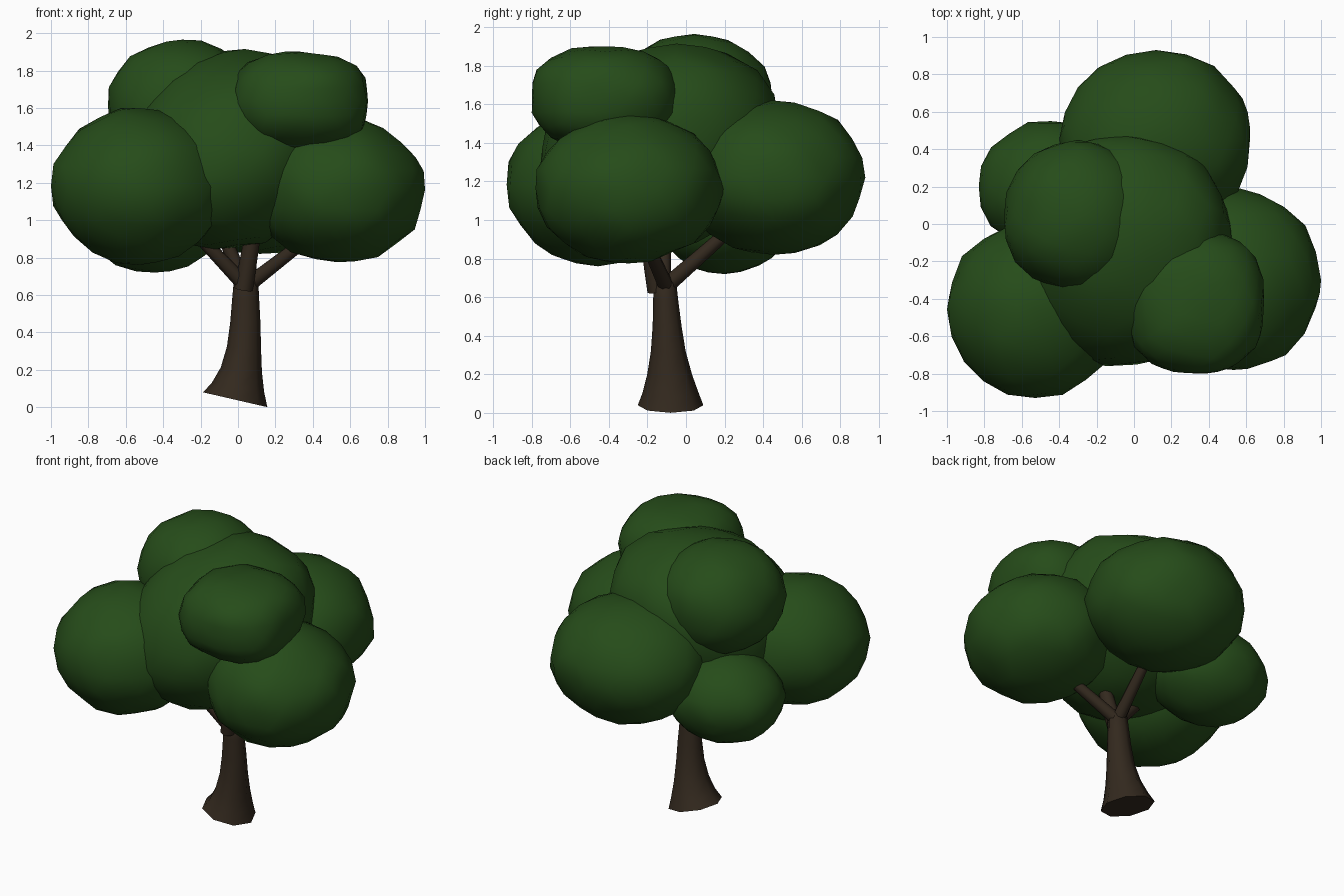
import bpy, bmesh, math
from mathutils import Vector, noise

old = bpy.data.objects.get("Cube")
if old:
    bpy.data.objects.remove(old, do_unlink=True)


def make_material(name, rgb):
    mat = bpy.data.materials.new(name)
    mat.use_nodes = True
    mat.diffuse_color = (*rgb, 1)
    mat.node_tree.nodes["Principled BSDF"].inputs["Base Color"].default_value = (*rgb, 1)
    return mat


leaf_green = make_material("leaf_green", (0.019, 0.072, 0.010))
bark_brown = make_material("bark_brown", (0.033, 0.022, 0.013))


def finish(bm, name, mat):
    bmesh.ops.recalc_face_normals(bm, faces=bm.faces)
    mesh = bpy.data.meshes.new(name)
    bm.to_mesh(mesh)
    bm.free()
    mesh.materials.append(mat)
    obj = bpy.data.objects.new(name, mesh)
    bpy.context.collection.objects.link(obj)
    bpy.ops.object.select_all(action='DESELECT')
    obj.select_set(True)
    bpy.context.view_layer.objects.active = obj
    bpy.ops.object.shade_smooth_by_angle(angle=math.radians(50))
    return obj


def leaf_clump(name, center, radii, power=2.0, lean=(0, 0), bump=0.05):
    """Lumpy ball of leaves, fitted to the radii; power boxes it, lean shifts its top."""
    bm = bmesh.new()
    bmesh.ops.create_icosphere(bm, subdivisions=3, radius=1)
    seed = Vector(center) * 5
    for v in bm.verts:
        d = v.co.normalized()
        r = sum(abs(c) ** power for c in d) ** (-1 / power)
        v.co = d * r * (1 + bump * noise.noise(d * 2.6 + seed))
        v.co.x += lean[0] * v.co.z
        v.co.y += lean[1] * v.co.z
    for axis in range(3):
        low = min(v.co[axis] for v in bm.verts)
        high = max(v.co[axis] for v in bm.verts)
        for v in bm.verts:
            unit = (2 * v.co[axis] - low - high) / (high - low)
            v.co[axis] = center[axis] + unit * radii[axis]
    return finish(bm, name, leaf_green)


def tube(name, rings, sides=8):
    """Loft of rings: centre, x radius, y radius, and tilt slope along x."""
    bm = bmesh.new()
    loops = []
    for (cx, cy, cz), rx, ry, slope in rings:
        loop = []
        for i in range(sides):
            a = math.tau * i / sides
            dx, dy = rx * math.cos(a), ry * math.sin(a)
            loop.append(bm.verts.new((cx + dx, cy + dy, cz + slope * dx)))
        loops.append(loop)
    for a, b in zip(loops, loops[1:]):
        for i in range(sides):
            j = (i + 1) % sides
            bm.faces.new((a[i], a[j], b[j], b[i]))
    bm.faces.new(loops[0])
    bm.faces.new(loops[-1])
    return finish(bm, name, bark_brown)


def branch(name, start, end, r0=0.042, r1=0.03, sides=8):
    """Tapered limb between two points."""
    start, end = Vector(start), Vector(end)
    axis = end - start
    bm = bmesh.new()
    bmesh.ops.create_cone(bm, cap_ends=True, segments=sides, radius1=r0,
                          radius2=r1, depth=axis.length)
    turn = axis.to_track_quat('Z', 'Y')
    for v in bm.verts:
        v.co = turn @ v.co + (start + end) / 2
    return finish(bm, name, bark_brown)


# Flared trunk with a sloping foot
tube("trunk", [
    ((-0.015, -0.08, 0.040), 0.172, 0.170, -0.23),
    ((0.000, -0.08, 0.105), 0.140, 0.145, -0.18),
    ((0.018, -0.085, 0.20), 0.110, 0.116, -0.12),
    ((0.032, -0.092, 0.32), 0.091, 0.090, -0.05),
    ((0.039, -0.098, 0.45), 0.081, 0.075, 0),
    ((0.041, -0.105, 0.58), 0.072, 0.065, 0),
    ((0.043, -0.110, 0.68), 0.065, 0.059, 0),
    ((0.045, -0.110, 0.72), 0.035, 0.035, 0),
])

# Limbs reaching into the clumps
branch("branch_front_right", (0.03, -0.14, 0.66), (-0.32, -0.24, 1.03))
branch("branch_front_left", (0.05, -0.10, 0.65), (0.45, -0.24, 0.96))
branch("branch_back", (0.05, -0.10, 0.66), (0.09, 0.32, 1.03))
branch("branch_inner", (0.03, -0.12, 0.66), (-0.12, -0.11, 1.02))
branch("branch_front", (0.03, -0.15, 0.63), (0.10, -0.22, 1.05), 0.05, 0.04)

# Crown of overlapping leaf clumps
leaf_clump("crown_middle", (-0.04, -0.14, 1.38), (0.57, 0.62, 0.535), 2.1, (0.14, 0.14))
leaf_clump("crown_front_right", (-0.53, -0.45, 1.18), (0.47, 0.48, 0.42), 1.9)
leaf_clump("crown_left", (0.53, -0.29, 1.165), (0.47, 0.49, 0.39), 2.0)
leaf_clump("crown_back", (0.11, 0.45, 1.22), (0.51, 0.48, 0.40), 2.05)
leaf_clump("crown_back_right", (-0.44, 0.195, 1.02), (0.39, 0.355, 0.30))
leaf_clump("crown_top", (-0.30, 0.045, 1.61), (0.395, 0.405, 0.355), 2.1)
leaf_clump("crown_front_top", (0.325, -0.42, 1.633), (0.37, 0.38, 0.268), 2.5)
